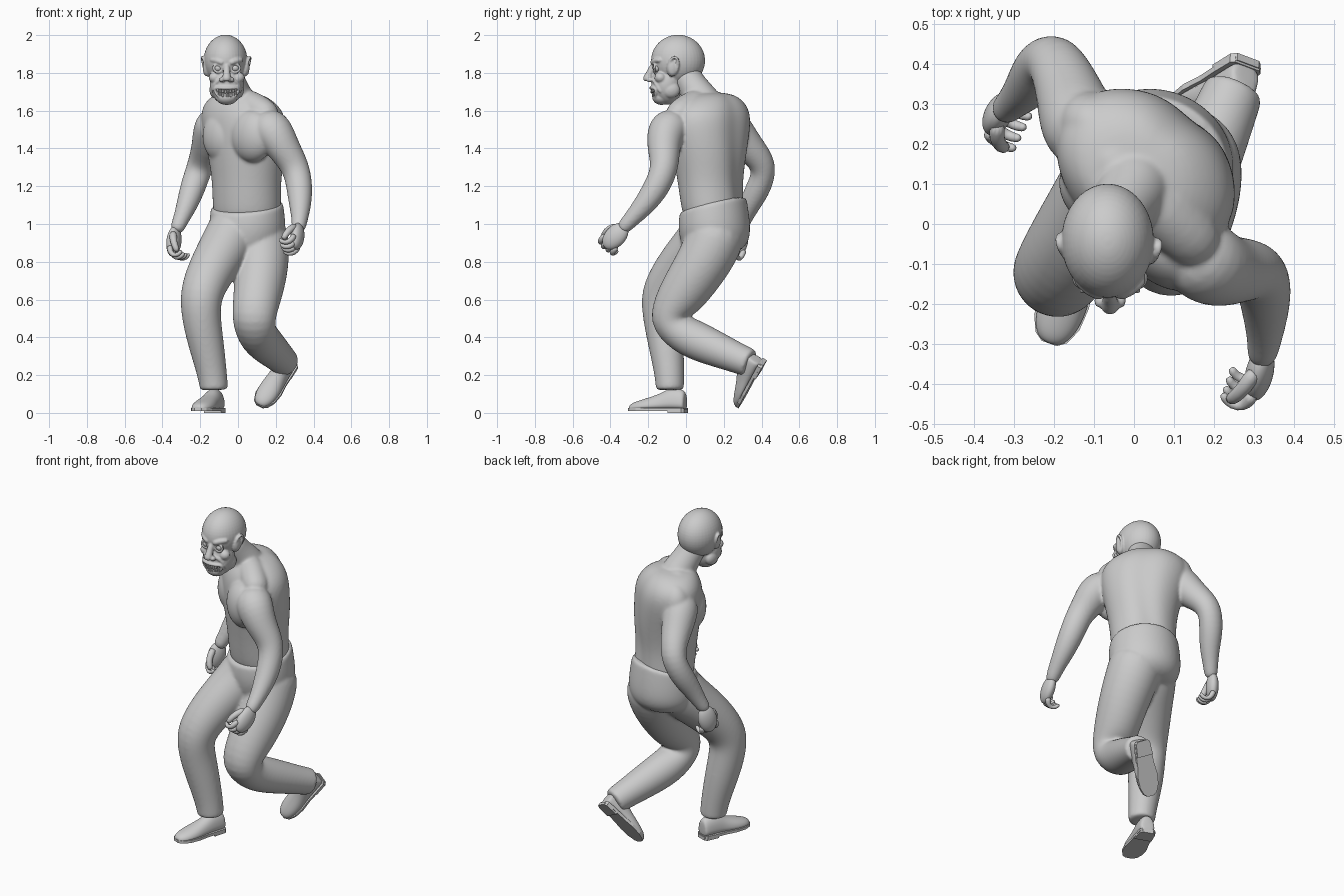
import bpy, bmesh
from math import sin, cos, pi, radians, sqrt
from mathutils import Vector, Matrix

cube = bpy.data.objects.get("Cube")
if cube:
    bpy.data.objects.remove(cube, do_unlink=True)

grey = bpy.data.materials.new("plain grey")
grey.use_nodes = True
grey.diffuse_color = (0.6, 0.6, 0.6, 1)
grey.node_tree.nodes["Principled BSDF"].inputs["Base Color"].default_value = (0.6, 0.6, 0.6, 1)


def loft(bm, rings, closed=False):
    """Bridge rings of points into a skin, capped unless closed."""
    vs = [[bm.verts.new(p) for p in ring] for ring in rings]
    n = len(vs[0])
    pairs = list(zip(vs, vs[1:])) + ([(vs[-1], vs[0])] if closed else [])
    for a, b in pairs:
        for i in range(n):
            j = (i + 1) % n
            bm.faces.new((a[i], a[j], b[j], b[i]))
    if not closed:
        bm.faces.new(vs[0][::-1])
        bm.faces.new(vs[-1])


def tube(bm, pts, sides=14, closed=False):
    """Round limb through (x, y, z, radius) points."""
    ps = [Vector(p[:3]) for p in pts]
    u, rings = Vector((1, 0.2, 0.1)), []
    for i, p in enumerate(ps):
        if closed:
            t = ps[(i + 1) % len(ps)] - ps[i - 1]
        else:
            t = ps[min(i + 1, len(ps) - 1)] - ps[max(i - 1, 0)]
        t.normalize()
        u = (u - t * u.dot(t)).normalized()
        v = t.cross(u)
        rings.append([p + (u * cos(2 * pi * k / sides) + v * sin(2 * pi * k / sides)) * pts[i][3]
                      for k in range(sides)])
    loft(bm, rings, closed)


def basis(a, b, c, centre):
    m = Matrix((a, b, c)).transposed().to_4x4()
    m.translation = centre
    return m


def blob(bm, centre, radii, axes=None):
    """Ellipsoid, optionally along given axes."""
    m = basis(*axes, Vector(centre)) if axes else Matrix.Translation(centre)
    bmesh.ops.create_uvsphere(bm, u_segments=20, v_segments=12, radius=1,
                              matrix=m @ Matrix.Diagonal((*radii, 1)))


def finish(name, bm, voxel=0, subdiv=2, smooth=True, passes=5):
    bmesh.ops.recalc_face_normals(bm, faces=bm.faces)
    me = bpy.data.meshes.new(name)
    bm.to_mesh(me)
    bm.free()
    me.materials.append(grey)
    for p in me.polygons:
        p.use_smooth = smooth
    ob = bpy.data.objects.new(name, me)
    bpy.context.collection.objects.link(ob)
    if subdiv:
        ob.modifiers.new("round", "SUBSURF").levels = subdiv
        ob.modifiers["round"].render_levels = subdiv
    if voxel:
        fuse = ob.modifiers.new("fuse", "REMESH")
        fuse.mode, fuse.voxel_size, fuse.use_smooth_shade = "VOXEL", voxel, True
        relax = ob.modifiers.new("relax", "SMOOTH")
        relax.factor, relax.iterations = 0.5, passes
    return ob


def facing(deg):
    """Left and forward directions of a body slice turned about z."""
    a = radians(deg)
    return Vector((cos(a), -sin(a), 0)), Vector((-sin(a), -cos(a), 0))


def trunk(bm, slices, furrow=0, sides=28):
    """Stack of turned ellipses, each raised at the back by its tilt, with a spine furrow."""
    rings = []
    for x, y, z, w, d, turn, tilt in slices:
        l, f = facing(turn)
        ring = []
        for k in range(sides):
            c, s = cos(2 * pi * k / sides), sin(2 * pi * k / sides)
            back = 1 - furrow * max(0, -s) ** 30
            ring.append(Vector((x, y, z - tilt * s)) + l * w * c + f * d * s * back)
        rings.append(ring)
    loft(bm, rings)


# Bare torso, neck and arms, fused
bm = bmesh.new()
trunk(bm, [(.05, .15, .98, .175, .15, 20, 0), (.047, .14, 1.1, .187, .165, 24, 0),
           (.045, .128, 1.22, .187, .167, 30, 0), (.045, .125, 1.35, .21, .184, 36, 0),
           (.035, .125, 1.48, .242, .19, 40, 0), (.025, .13, 1.58, .252, .185, 40, 0),
           (.01, .135, 1.65, .205, .155, 40, 0), (0, .13, 1.7, .11, .1, 40, 0)], .09)
l, f = facing(40)
axes = (l, f, Vector((0, 0, 1)))
# chest muscles, then shoulder blades
blob(bm, (-.082, .075, 1.465), (.12, .09, .14), axes)
blob(bm, (.075, -.06, 1.465), (.135, .09, .14), axes)
blob(bm, (.13, .11, 1.5), (.115, .09, .16), axes)
blob(bm, (-.09, .235, 1.55), (.11, .09, .12), axes)
tube(bm, [(.01, .12, 1.6, .11), (-.01, .07, 1.68, .09), (-.04, .02, 1.75, .08), (-.055, -.02, 1.82, .08)])
tube(bm, [(0, .09, 1.65, .085), (.09, .02, 1.62, .08), (.19, -.08, 1.55, .08)])
tube(bm, [(0, .11, 1.65, .085), (-.07, .17, 1.61, .085), (-.14, .24, 1.55, .085)])
tube(bm, [(.12, -.04, 1.54, .1), (.19, -.11, 1.5, .11), (.24, -.12, 1.4, .09), (.308, -.11, 1.3, .075),
          (.326, -.15, 1.2, .073), (.33, -.22, 1.1, .061), (.327, -.295, 1.02, .043), (.317, -.35, .96, .038)])
tube(bm, [(-.1, .2, 1.55, .1), (-.14, .25, 1.51, .105), (-.16, .325, 1.41, .087), (-.2, .425, 1.31, .07),
          (-.237, .39, 1.2, .071), (-.27, .335, 1.1, .058), (-.308, .3, 1.01, .041), (-.332, .275, .955, .038)])
finish("torso_and_arms", bm, .008, passes=9)


# Hands with curled fingers
def hand(name, wrist, d, n, side, size=1.25):
    wrist, d, n = Vector(wrist), Vector(d).normalized(), Vector(n)
    n = (n - d * n.dot(d)).normalized()
    s = n.cross(d) * side
    bm = bmesh.new()

    def digit(pts, r):
        tube(bm, [(*(wrist + (d * a + s * b + n * c) * size), size * r * (1 - .1 * i))
                  for i, (a, b, c) in enumerate(pts)], 10)

    blob(bm, wrist + d * .045 * size, (.068 * size, .046 * size, .028 * size), (d, s, n))
    for k in range(4):
        o, reach = .036 - .024 * k, .02 - .004 * abs(k - 1)
        digit([(.07, o, 0), (.085 + reach, o, .008), (.1 + reach, o, .025),
               (.095 + reach, o, .05), (.075 + reach, o, .062)], .0145)
    digit([(.01, .025, .005), (.045, .048, .018), (.08, .05, .035), (.1, .04, .045)], .018)
    finish(name, bm, subdiv=1)


hand("left_hand", (.322, -.335, .975), (-.14, -.68, -.7), (-.9, .1, -.2), 1)
hand("right_hand", (-.332, .288, .962), (-.12, -.2, -.9), (.9, -.45, 0), -1)

# Trousers: hips with a waistband rising at the back, and both bent legs
bm = bmesh.new()
trunk(bm, [(.047, .143, 1.105, .193, .174, 22, .045), (.047, .143, 1.095, .195, .176, 22, .045),
           (.05, .15, .99, .208, .192, 18, .01), (.045, .155, .9, .2, .185, 10, 0), (.03, .13, .83, .13, .13, 5, 0)])
tube(bm, [(.0, .14, 1.0, .15), (-.04, .1, .92, .148), (-.09, .025, .84, .138), (-.15, -.06, .74, .128),
          (-.2, -.135, .62, .116), (-.195, -.125, .5, .106), (-.168, -.105, .36, .097), (-.137, -.088, .21, .081),
          (-.127, -.085, .13, .077), (-.127, -.085, .12, .074)])
tube(bm, [(.1, .17, 1, .16), (.122, .145, .89, .158), (.125, .065, .75, .146), (.1, -.04, .6, .13),
          (.08, -.1, .49, .117), (.1, -.01, .41, .112), (.16, .13, .35, .101), (.22, .26, .295, .084),
          (.25, .335, .265, .078), (.253, .342, .262, .075)])
finish("trousers", bm, .008, passes=12)


# Shoes: rounded upper, thin sole and heel block
def shoe(name, heel, f, u):
    f, u = Vector(f).normalized(), Vector(u)
    u = (u - f * u.dot(f)).normalized()
    at = basis(f, u.cross(f), u, Vector(heel))
    shape = [(0, .036, .1), (.01, .046, .125), (.085, .052, .135), (.135, .054, .105),
             (.2, .064, .083), (.26, .06, .066), (.3, .042, .052), (.316, .02, .036)]
    bm = bmesh.new()
    loft(bm, [[at @ Vector((t, w * cos(k * pi / 10), .015 + (h - .015) * sin(k * pi / 10) ** .7))
               for k in range(11)] for t, w, h in shape])
    finish(name + "_upper", bm)
    bm = bmesh.new()

    def slab(part, low, high):
        loft(bm, [[at @ Vector((t, y, z)) for y, z in ((-w, low), (w, low), (w, high), (-w, high))]
                  for t, w in part])

    slab([(t, w) for t, w, h in shape], .01, .026)
    slab([(-.003, .032), (.01, .045), (.085, .05)], 0, .02)
    finish(name + "_sole", bm, subdiv=0, smooth=False)


shoe("right_shoe", (-.105, -.002, 0), (-.34, -.94, 0), (0, 0, 1))
shoe("left_shoe", (.285, .417, .262), (-.165, -.12, -.225), (-.05, -.85, .5))

# Head with jaw, brows, nose, cheeks, lips and ears
X = -.06


def jaw_y(x, z):
    return -.1 - .085 * sqrt(max(.05, 1 - (x / .092) ** 2 - ((z - 1.74) / .11) ** 2))


def grin(x):
    return 1.69 + 5 * x * x


bm = bmesh.new()
blob(bm, (X - .006, -.042, 1.865), (.119, .147, .138))
blob(bm, (X, -.1, 1.74), (.092, .085, .11))
blob(bm, (X, -.13, 1.672), (.06, .05, .042))
tube(bm, [(X, -.17, 1.85, .018), (X, -.19, 1.8, .018), (X, -.208, 1.768, .026), (X, -.204, 1.755, .02)])
for s in (-1, 1):
    blob(bm, (X + s * .024, -.193, 1.764), (.016, .018, .014))
    blob(bm, (X + s * .06, -.135, 1.775), (.036, .032, .03))
    blob(bm, (X + s * .06, -.08, 1.71), (.032, .05, .045))
    tube(bm, [(X + s * .012, -.181, 1.848, .015), (X + s * .05, -.17, 1.868, .016), (X + s * .09, -.13, 1.868, .014)])
    tube(bm, [(X + s * .03, -.18, 1.77, .009), (X + s * .066, -.155, 1.74, .011), (X + s * .074, -.13, 1.69, .01)])
    tube(bm, [(X + s * .045 + .026 * cos(a * pi / 6), -.167, 1.825 + .022 * sin(a * pi / 6), .008)
              for a in range(12)], 8, True)
    # ear bowl and leaning rim
    ex, ey = X - .003 + s * .108, -.066 - s * .006
    blob(bm, (ex, ey, 1.83), (.016, .028, .045))
    tube(bm, [(ex + s * (.004 + .014 * sin(a * pi / 6) + .006 * cos(a * pi / 6)),
               ey + .004 + .026 * cos(a * pi / 6) + .008 * sin(a * pi / 6),
               1.835 + .05 * sin(a * pi / 6), .009) for a in range(12)], 8, True)
lips = []
for a in range(20):
    x = .064 * cos(a * pi / 10)
    z = grin(x) + .03 * sin(a * pi / 10)
    lips.append((X + x, jaw_y(x, z) - .003, z, .0095))
tube(bm, lips, 8, True)
finish("head", bm, .005, 1, passes=2)

# Eyeballs
bm = bmesh.new()
for s in (-1, 1):
    blob(bm, (X + s * .045, -.155, 1.825), (.022, .022, .02))
finish("eyes", bm, subdiv=0)

# Two rows of bared teeth
bm = bmesh.new()
for row in (-1, 1):
    for k in range(8):
        x = (k - 3.5) * .0135
        z = grin(x) + row * .01
        place = Matrix.Translation((X + x, jaw_y(x, z) - .002, z)) @ Matrix.Rotation(x * 9, 4, "Z")
        bmesh.ops.create_cube(bm, size=1, matrix=place @ Matrix.Diagonal((.0115, .012, .018, 1)))
teeth = finish("teeth", bm, subdiv=0, smooth=False)
teeth.modifiers.new("soften", "BEVEL").width = .002
